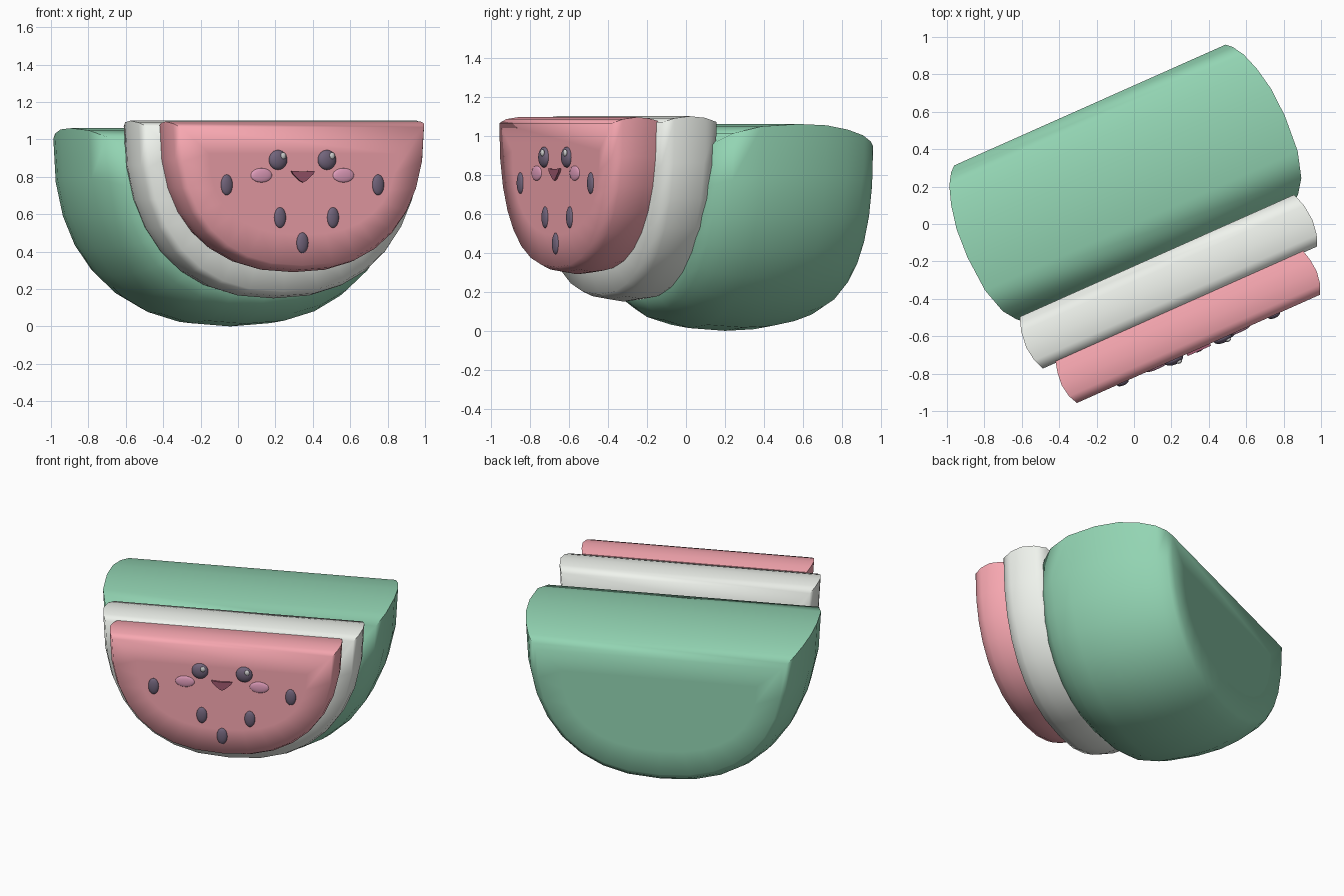
import bpy, bmesh, math
from mathutils import Matrix

if "Cube" in bpy.data.objects:
    bpy.data.objects.remove(bpy.data.objects["Cube"])

TURN = Matrix.Rotation(math.radians(24), 4, 'Z')
MID = 0.043      # centre of the slice along its own width
FRONT = -0.75    # plane of the face


def material(name, rgb):
    m = bpy.data.materials.new(name)
    m.diffuse_color = (*rgb, 1)
    m.use_nodes = True
    m.node_tree.nodes["Principled BSDF"].inputs["Base Color"].default_value = m.diffuse_color
    return m


GREEN = material("rind_green", (0.29, 0.66, 0.45))
WHITE = material("pith_white", (0.87, 0.90, 0.85))
PINK = material("flesh_pink", (0.94, 0.39, 0.44))
DARK = material("seed_dark", (0.17, 0.13, 0.20))
BLUSH = material("cheek_pink", (0.80, 0.36, 0.53))
MOUTH = material("mouth_red", (0.35, 0.10, 0.16))
SHINE = material("shine_white", (0.9, 0.9, 0.9))


def finish(name, bm, mat, angle=60):
    bmesh.ops.recalc_face_normals(bm, faces=bm.faces)
    bm.transform(TURN)
    me = bpy.data.meshes.new(name)
    bm.to_mesh(me)
    bm.free()
    me.materials.append(mat)
    ob = bpy.data.objects.new(name, me)
    bpy.context.collection.objects.link(ob)
    bpy.ops.object.select_all(action='DESELECT')
    ob.select_set(True)
    bpy.context.view_layer.objects.active = ob
    bpy.ops.object.shade_smooth_by_angle(angle=math.radians(angle))
    return ob


def half_disc(name, half, bottom, top, profile, mat, n=16, power=0.85):
    """Loft slightly squared half-ellipses; profile = (depth position, inset)."""
    bm = bmesh.new()
    rings = []
    for y, d in profile:
        ring = []
        for i in range(n + 1):
            a = math.pi * i / n
            c, s = math.cos(a), math.sin(a)
            x = MID - (half - d) * math.copysign(abs(c) ** power, c)
            z = (top - 0.85 * d) - (top - bottom - 1.85 * d) * max(s, 0) ** power
            ring.append(bm.verts.new((x, y, z)))
        rings.append(ring)
    for r, s in zip(rings, rings[1:]):
        for i in range(n + 1):
            j = (i + 1) % (n + 1)
            bm.faces.new((r[i], r[j], s[j], s[i]))
    bm.faces.new(rings[0])
    bm.faces.new(rings[-1])
    return finish(name, bm, mat, 76)


def blob(name, x, z, size, mat, y=FRONT):
    bm = bmesh.new()
    bmesh.ops.create_uvsphere(bm, u_segments=20, v_segments=12, radius=1)
    bm.transform(Matrix.Translation((MID + x, y, z)) @ Matrix.Diagonal((*size, 1)))
    return finish(name, bm, mat)


# three layers of the slice
half_disc("rind", 0.929, 0.0, 1.06,
          [(-0.26, 0.16), (-0.21, 0.105), (-0.14, 0.055), (0.0, 0.014), (0.2, 0), (0.36, 0.008),
           (0.49, 0.034), (0.59, 0.068), (0.65, 0.105), (0.677, 0.135), (0.677, 0.3)], GREEN)
half_disc("pith", 0.838, 0.15, 1.10,
          [(-0.508, 0.2), (-0.508, 0.036), (-0.45, 0.012), (-0.37, 0), (-0.28, 0.01),
           (-0.205, 0.035), (-0.205, 0.2)], WHITE)
half_disc("flesh", 0.747, 0.29, 1.095,
          [(FRONT, 0.2), (FRONT, 0.036), (-0.70, 0.012), (-0.63, 0), (-0.56, 0.007),
           (-0.5, 0.022), (-0.5, 0.2)], PINK)

# paired face details and seeds
for side, s in (("left", -1), ("right", 1)):
    blob(f"{side}_eye", s * 0.143, 0.89, (0.053, 0.026, 0.053), DARK)
    blob(f"{side}_eye_shine", s * 0.143 + 0.022, 0.912, (0.016, 0.010, 0.018), SHINE, FRONT - 0.021)
    blob(f"{side}_cheek", s * 0.24, 0.808, (0.062, 0.010, 0.038), BLUSH)
    blob(f"{side}_upper_seed", s * 0.443, 0.757, (0.034, 0.016, 0.055), DARK)
    blob(f"{side}_lower_seed", s * 0.155 + 0.024, 0.582, (0.034, 0.016, 0.055), DARK)
blob("bottom_seed", 0, 0.447, (0.034, 0.016, 0.055), DARK)

# mouth: shallow smile with a rounded point below
bm = bmesh.new()
outline = [(-0.068, 0.832), (-0.06, 0.815), (-0.018, 0.778), (0, 0.770), (0.018, 0.778),
           (0.06, 0.815), (0.068, 0.832), (0, 0.828)]
face = bm.faces.new([bm.verts.new((MID + x, FRONT - 0.012, z)) for x, z in outline])
ext = bmesh.ops.extrude_face_region(bm, geom=[face])
for v in ext["geom"]:
    if isinstance(v, bmesh.types.BMVert):
        v.co.y += 0.03
finish("mouth", bm, MOUTH, 30)
